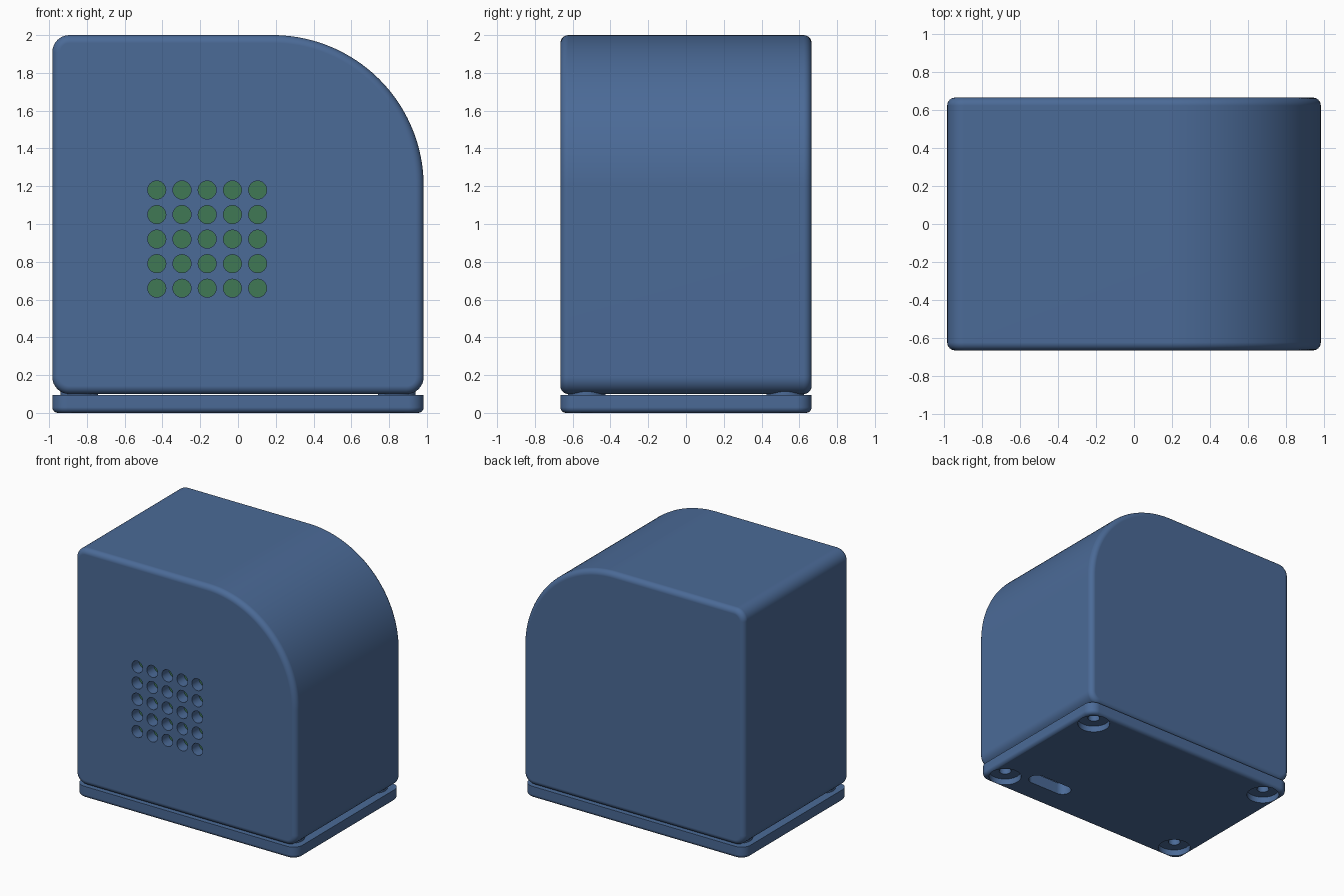
import bpy, bmesh, math
from mathutils import Matrix, Vector

if "Cube" in bpy.data.objects:
    bpy.data.objects.remove(bpy.data.objects["Cube"])


def material(name, rgb):
    m = bpy.data.materials.new(name)
    m.diffuse_color = (*rgb, 1)
    m.use_nodes = True
    m.node_tree.nodes["Principled BSDF"].inputs["Base Color"].default_value = m.diffuse_color
    return m


BLUE = material("blue_plastic", (0.07, 0.145, 0.31))
GREEN = material("green_board", (0.05, 0.19, 0.09))


def rounded_outline(x0, x1, y0, y1, radii, segs):
    """Outline with its own corner radius: lower left, lower right, upper right, upper left."""
    pts = []
    corners = [(x0, y0, 1, 1), (x1, y0, -1, 1), (x1, y1, -1, -1), (x0, y1, 1, -1)]
    for i, (x, y, sx, sy) in enumerate(corners):
        r, n = radii[i], segs[i]
        for k in range(n + 1):
            a = math.pi * (1 + i / 2) + math.pi / 2 * k / n
            pts.append((x + sx * r + r * math.cos(a), y + sy * r + r * math.sin(a)))
    return pts


def finish(bm, name, mat):
    bmesh.ops.recalc_face_normals(bm, faces=bm.faces)
    me = bpy.data.meshes.new(name)
    bm.to_mesh(me)
    bm.free()
    me.materials.append(mat)
    ob = bpy.data.objects.new(name, me)
    bpy.context.collection.objects.link(ob)
    return ob


def prism(name, pts, axis, lo, hi, mat=BLUE):
    """Extrude an outline along y (outline in x, z) or along z (outline in x, y)."""
    put = (lambda p, t: (p[0], t, p[1])) if axis == 'Y' else (lambda p, t: (p[0], p[1], t))
    bm = bmesh.new()
    f = bm.faces.new([bm.verts.new(put(p, lo)) for p in pts])
    ext = bmesh.ops.extrude_face_region(bm, geom=[f])
    step = Vector(put((0, 0), hi - lo))
    bmesh.ops.translate(bm, vec=step, verts=[v for v in ext['geom'] if isinstance(v, bmesh.types.BMVert)])
    return finish(bm, name, mat)


def cylinders(name, centres, r, length, rot=Matrix(), segs=32):
    bm = bmesh.new()
    for c in centres:
        bmesh.ops.create_cone(bm, cap_ends=True, segments=segs, radius1=r, radius2=r,
                              depth=length, matrix=Matrix.Translation(c) @ rot)
    return finish(bm, name, BLUE)


def apply_all(ob):
    bpy.ops.object.select_all(action='DESELECT')
    bpy.context.view_layer.objects.active = ob
    ob.select_set(True)
    for m in list(ob.modifiers):
        bpy.ops.object.modifier_apply(modifier=m.name)


def bevel_rims(ob, width):
    b = ob.modifiers.new("bevel", 'BEVEL')
    b.width, b.segments = width, 6
    b.limit_method, b.angle_limit = 'ANGLE', math.radians(40)
    apply_all(ob)


def cut(ob, cutters):
    for c in cutters:
        c.hide_render = True
        m = ob.modifiers.new("cut", 'BOOLEAN')
        m.operation, m.solver, m.object = 'DIFFERENCE', 'EXACT', c
    apply_all(ob)


W, D = 0.983, 0.665          # half width and half depth
WALL = 0.1
SCREWS = [(sx * 0.84, sy * 0.525) for sx in (-1, 1) for sy in (-1, 1)]

# Hollow housing with one large rounded shoulder, open underneath
housing = prism("housing", rounded_outline(-W, W, 0.1, 2.0, (0.09, 0.09, 0.8, 0.09), (8, 8, 40, 8)),
                'Y', -D, D)
bevel_rims(housing, 0.042)
cavity = prism("cavity_cutter", rounded_outline(-W + WALL, W - WALL, 0.0, 2.0 - WALL,
               (0.02, 0.02, 0.7, 0.02), (2, 2, 40, 2)), 'Y', -D + WALL, D - WALL)

# Grid of 5 x 5 sound holes through the front wall
grid = [(-0.43 + 0.1335 * i, -D + 0.02, 0.66 + 0.13 * j) for i in range(5) for j in range(5)]
sound_holes = cylinders("sound_hole_cutter", grid, 0.048, 0.3, Matrix.Rotation(math.pi / 2, 4, 'X'), 24)
cut(housing, [cavity, sound_holes])

# Green circuit board behind the holes
board = prism("circuit_board", rounded_outline(-0.56, 0.23, 0.53, 1.31, (0.02,) * 4, (3,) * 4),
              'Y', -D + 0.09, -D + 0.13, GREEN)

# Base plate with rounded corners and a softened lower edge
plate = prism("base_plate", rounded_outline(-W, W, -D, D, (0.08,) * 4, (8,) * 4), 'Z', 0, 0.095)
bm = bmesh.new()
bm.from_mesh(plate.data)
low = [e for e in bm.edges if all(v.co.z < 0.01 for v in e.verts)]
bmesh.ops.bevel(bm, geom=low, offset=0.03, segments=5, profile=0.5, affect='EDGES')
bm.to_mesh(plate.data)
bm.free()

# Screw bosses joining housing and plate at the corners
bosses = cylinders("screw_bosses", [(x, y, 0.265) for x, y in SCREWS], 0.1, 0.345)

# Counterbored screw holes and the cable slot underneath
counterbores = cylinders("counterbore_cutter", [(x, y, 0.0) for x, y in SCREWS], 0.122, 0.1)
screw_holes = cylinders("screw_hole_cutter", [(x, y, 0.15) for x, y in SCREWS], 0.045, 0.32, segs=24)
slot = prism("slot_cutter", rounded_outline(0.31, 0.69, -0.465, -0.335, (0.065,) * 4, (8,) * 4),
             'Z', -0.1, 0.2)
cut(plate, [counterbores, screw_holes, slot])
cut(bosses, [screw_holes])

for c in (cavity, sound_holes, counterbores, screw_holes, slot):
    bpy.data.objects.remove(c)

# Smooth shading with crisp rims
for ob in (housing, board, plate, bosses):
    bpy.ops.object.select_all(action='DESELECT')
    bpy.context.view_layer.objects.active = ob
    ob.select_set(True)
    bpy.ops.object.shade_smooth_by_angle(angle=math.radians(35))
    wn = ob.modifiers.new("weighted_normals", 'WEIGHTED_NORMAL')
    wn.keep_sharp = True
